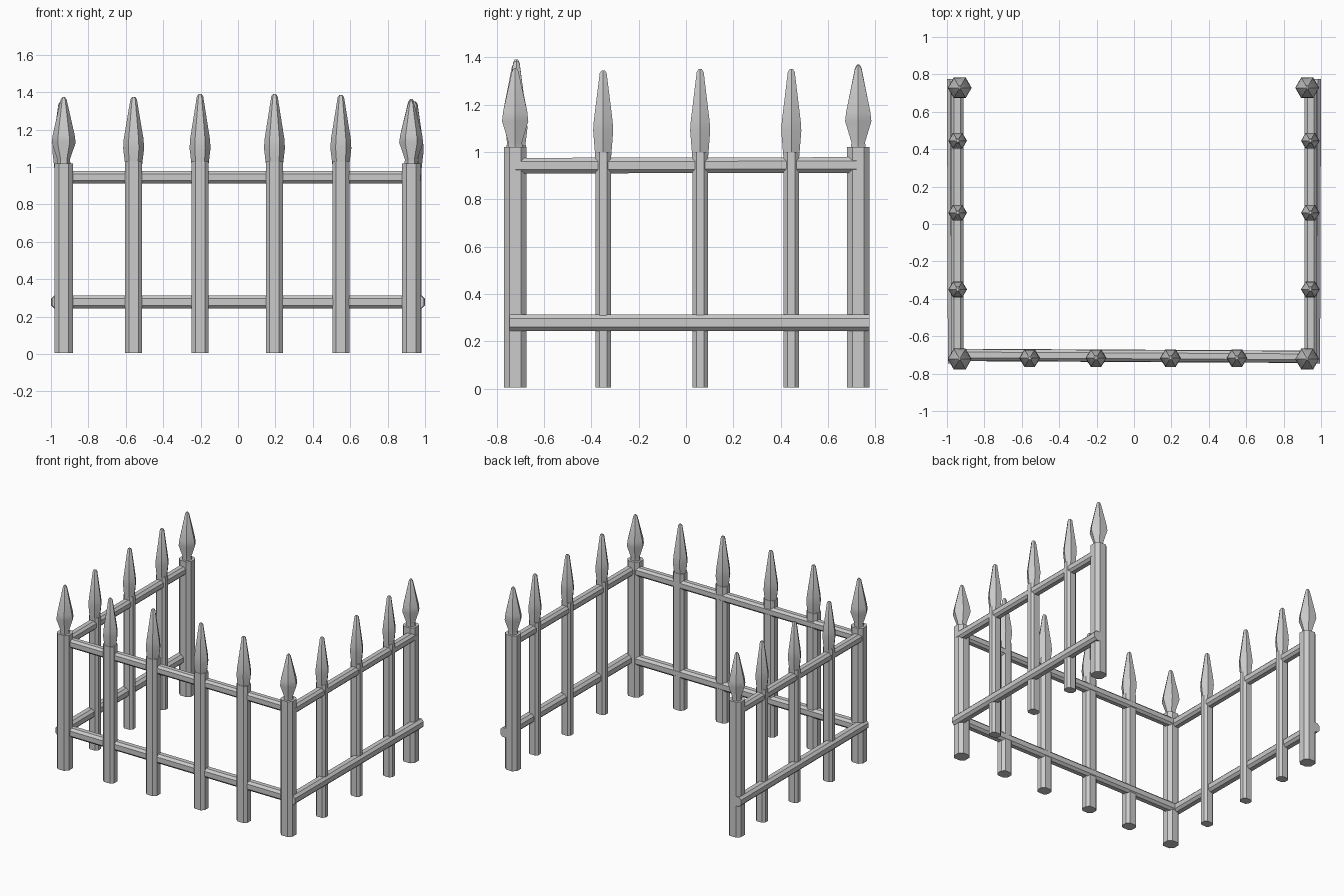
import bpy, bmesh, math
from mathutils import Vector

if "Cube" in bpy.data.objects:
    bpy.data.objects.remove(bpy.data.objects["Cube"], do_unlink=True)

iron = bpy.data.materials.new("grey iron")
iron.use_nodes = True
GREY = (0.6, 0.6, 0.6, 1)
iron.diffuse_color = GREY
iron.node_tree.nodes["Principled BSDF"].inputs["Base Color"].default_value = GREY


def finish(bm, name):
    bmesh.ops.recalc_face_normals(bm, faces=bm.faces)
    mesh = bpy.data.meshes.new(name)
    bm.to_mesh(mesh)
    bm.free()
    mesh.materials.append(iron)
    obj = bpy.data.objects.new(name, mesh)
    bpy.context.collection.objects.link(obj)
    bpy.ops.object.select_all(action="DESELECT")
    obj.select_set(True)
    bpy.context.view_layer.objects.active = obj
    bpy.ops.object.shade_smooth_by_angle(angle=math.radians(35))


def chamfered(w, d, cut=0.25):
    """Rectangle outline with cut corners."""
    a, b, c = w / 2, d / 2, min(w, d) * cut
    return [(a, c - b), (a, b - c), (a - c, b), (c - a, b),
            (-a, b - c), (-a, c - b), (c - a, -b), (a - c, -b)]


def hexagon(w, d):
    return [(w / 2 * math.cos(math.pi * i / 3), d / 2 * math.sin(math.pi * i / 3))
            for i in range(6)]


def loft(bm, rings):
    """Skin a row of equal outlines and cap both ends."""
    rows = [[bm.verts.new(p) for p in ring] for ring in rings]
    n = len(rows[0])
    for lo, hi in zip(rows, rows[1:]):
        for i in range(n):
            bm.faces.new((lo[i], lo[(i + 1) % n], hi[(i + 1) % n], hi[i]))
    bm.faces.new(rows[0])
    bm.faces.new(rows[-1])


def upright(name, x, y, w, d, top, head):
    """Shaft with a spearhead; head rows are (width, depth, z)."""
    bm = bmesh.new()
    loft(bm, [[(x + u, y + v, z) for u, v in chamfered(w, d)] for z in (0.005, top)])
    loft(bm, [[(x + u, y + v, z) for u, v in hexagon(hw, hd)] for hw, hd, z in head])
    finish(bm, name)


def rail(name, start, end, thick, high):
    """Chamfered bar between two points."""
    a, b = Vector(start), Vector(end)
    side = (b - a).cross(Vector((0, 0, 1))).normalized()
    bm = bmesh.new()
    loft(bm, [[p + side * u + Vector((0, 0, v)) for u, v in chamfered(thick, high)]
              for p in (a, b)])
    finish(bm, name)


# Corner and end posts with a narrow neck under the spearhead
for name, x, y, tip in (("front_right_post", -0.932, -0.722, 1.375),
                        ("front_left_post", 0.926, -0.722, 1.355),
                        ("back_right_post", -0.932, 0.728, 1.37),
                        ("back_left_post", 0.926, 0.728, 1.365)):
    upright(name, x, y, 0.1, 0.096, 1.02,
            [(0.08, 0.08, 1.0), (0.066, 0.066, 1.04), (0.128, 0.128, 1.13),
             (0.118, 0.118, 1.17), (0.032, 0.032, tip - 0.015), (0.012, 0.012, tip)])

# Front pickets
for i, (x, tip) in enumerate(((-0.558, 1.375), (-0.203, 1.39), (0.195, 1.39), (0.55, 1.385))):
    upright(f"front_picket_{i + 1}", x, -0.717, 0.092, 0.082, 1.03,
            [(0.088, 0.08, 1.0), (0.112, 0.108, 1.1), (0.106, 0.1, 1.15),
             (0.034, 0.032, tip - 0.012), (0.016, 0.016, tip)])

# Side pickets and rails, mirrored left and right
for label, s in (("right", -1), ("left", 1)):
    for i, (y, tip) in enumerate(((-0.35, 1.345), (0.06, 1.35), (0.445, 1.35))):
        upright(f"{label}_picket_{i + 1}", s * 0.943, y, 0.078, 0.066, 1.0,
                [(0.07, 0.074, 0.96), (0.1, 0.098, 1.09), (0.094, 0.092, 1.13),
                 (0.034, 0.034, tip - 0.012), (0.016, 0.016, tip)])
    rail(f"{label}_upper_rail", (s * 0.945, -0.72, 0.942), (s * 0.945, 0.72, 0.945), 0.065, 0.066)
    rail(f"{label}_lower_rail", (s * 0.96, -0.745, 0.278), (s * 0.965, 0.775, 0.278), 0.07, 0.07)

# Front rails
rail("front_upper_rail", (-0.93, -0.7, 0.945), (0.93, -0.71, 0.945), 0.062, 0.066)
rail("front_lower_rail", (-0.94, -0.7, 0.278), (0.94, -0.71, 0.278), 0.066, 0.07)
